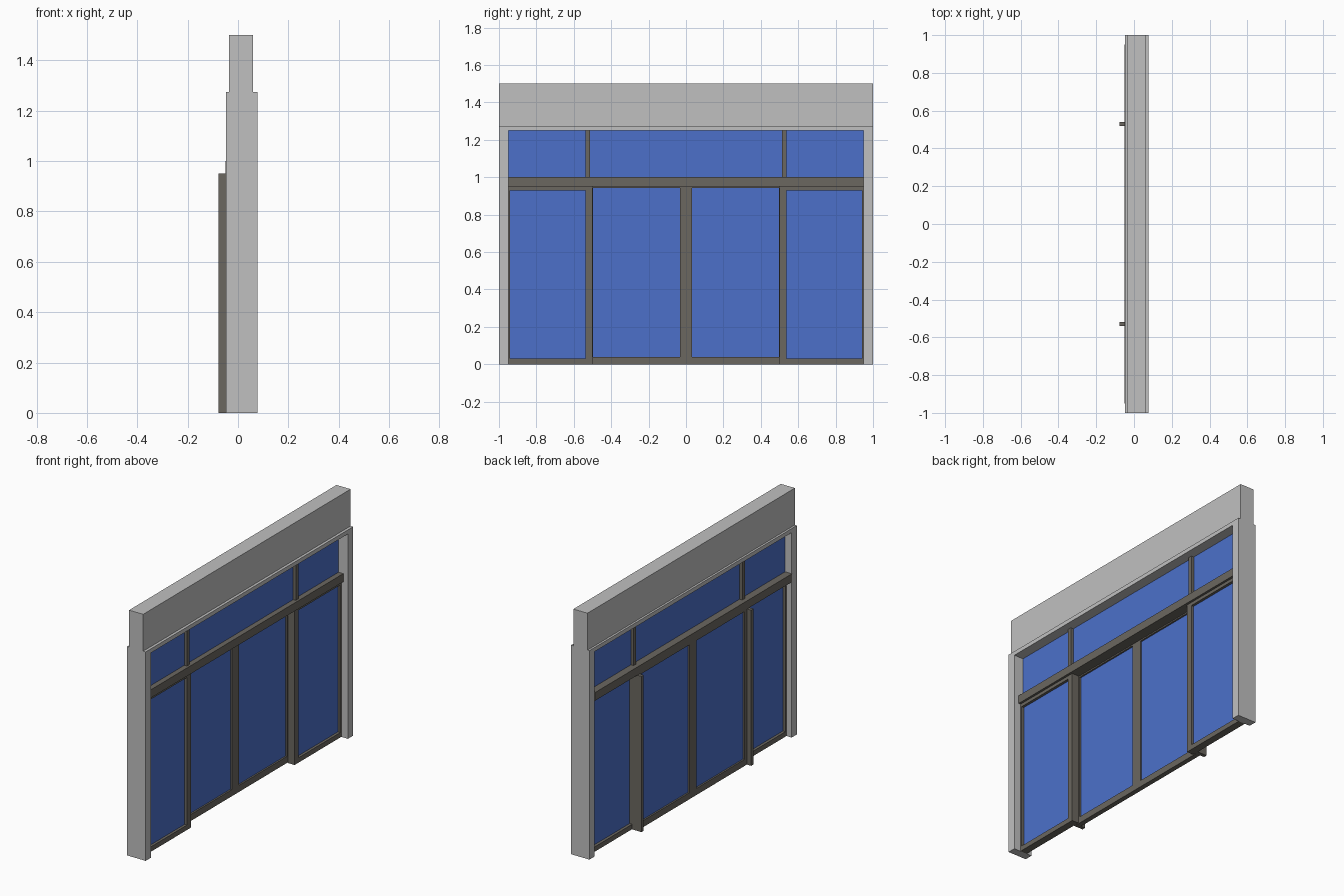
import bpy

if "Cube" in bpy.data.objects:
    bpy.data.objects.remove(bpy.data.objects["Cube"])


def material(name, rgb):
    m = bpy.data.materials.new(name)
    m.diffuse_color = (*rgb, 1)
    m.use_nodes = True
    m.node_tree.nodes["Principled BSDF"].inputs["Base Color"].default_value = m.diffuse_color
    return m


GREY = material("light_grey_wall", (0.53, 0.53, 0.53))
METAL = material("warm_dark_metal", (0.147, 0.136, 0.117))
GLASS = material("blue_glass", (0.072, 0.163, 0.59))


def make_object(name, boxes, mat):
    """One mesh from boxes given as (x0, x1, y0, y1, z0, z1)."""
    verts, faces = [], []
    for x0, x1, y0, y1, z0, z1 in boxes:
        n = len(verts)
        verts += [(x, y, z) for z in (z0, z1)
                  for x, y in ((x0, y0), (x1, y0), (x1, y1), (x0, y1))]
        faces += [[n + 3, n + 2, n + 1, n], [n + 4, n + 5, n + 6, n + 7]]
        faces += [[n + i, n + (i + 1) % 4, n + 4 + (i + 1) % 4, n + 4 + i]
                  for i in range(4)]
    me = bpy.data.meshes.new(name)
    me.from_pydata(verts, [], faces)
    me.materials.append(mat)
    ob = bpy.data.objects.new(name, me)
    bpy.context.collection.objects.link(ob)
    return ob


def span(side, a, b):
    """Mirror a y range to the given side."""
    return (a, b) if side > 0 else (-b, -a)


def panel(name, side, xs, glass_xs, outer, inner, z_out, z_in):
    """Framed pane: two stiles, two rails and the glass between them."""
    stiles = [(*xs, *span(side, outer[0], inner[0]), *z_out),
              (*xs, *span(side, inner[1], outer[1]), *z_out)]
    mid = span(side, *inner)
    rails = [(*xs, *mid, z_out[0], z_in[0]), (*xs, *mid, z_in[1], z_out[1])]
    make_object(name + "_frame", stiles + rails, METAL)
    make_object(name + "_glass", [(*glass_xs, *mid, *z_in)], GLASS)


# Surround: jambs, head and the narrower fascia above
make_object("fascia", [(-0.035, 0.06, -1, 1, 1.275, 1.5)], GREY)
make_object("head", [(-0.048, 0.077, -1, 1, 1.25, 1.275)], GREY)
for s, tag in ((-1, "left"), (1, "right")):
    make_object(tag + "_jamb",
                [(-0.048, 0.077, *span(s, 0.95, 1.0), 0, 1.25)], GREY)

# Transom beam between doors and upper windows
make_object("transom", [(-0.05, 0.046, -0.95, 0.95, 0.95, 1.0)], METAL)

# Upper window strip with two mullions
make_object("upper_glass", [(-0.004, 0.014, -0.95, 0.95, 1.0, 1.25)], GLASS)

for s, tag in ((-1, "left"), (1, "right")):
    make_object(tag + "_upper_mullion",
                [(-0.022, 0.032, *span(s, 0.512, 0.537), 1.0, 1.25)], METAL)
    # Fixed side light
    panel(tag + "_side_light", s, (-0.013, 0.032), (0.004, 0.016),
          (0.5, 0.95), (0.538, 0.94), (0, 0.95), (0.03, 0.93))
    # Sliding door leaf, set behind the side light
    panel(tag + "_door", s, (-0.048, -0.018), (-0.038, -0.028),
          (0.0, 0.535), (0.033, 0.497), (0, 0.95), (0.04, 0.942))
    # Upright pull fin on the door edge
    make_object(tag + "_door_fin",
                [(-0.077, -0.013, *span(s, 0.518, 0.54), 0, 0.95)], METAL)
